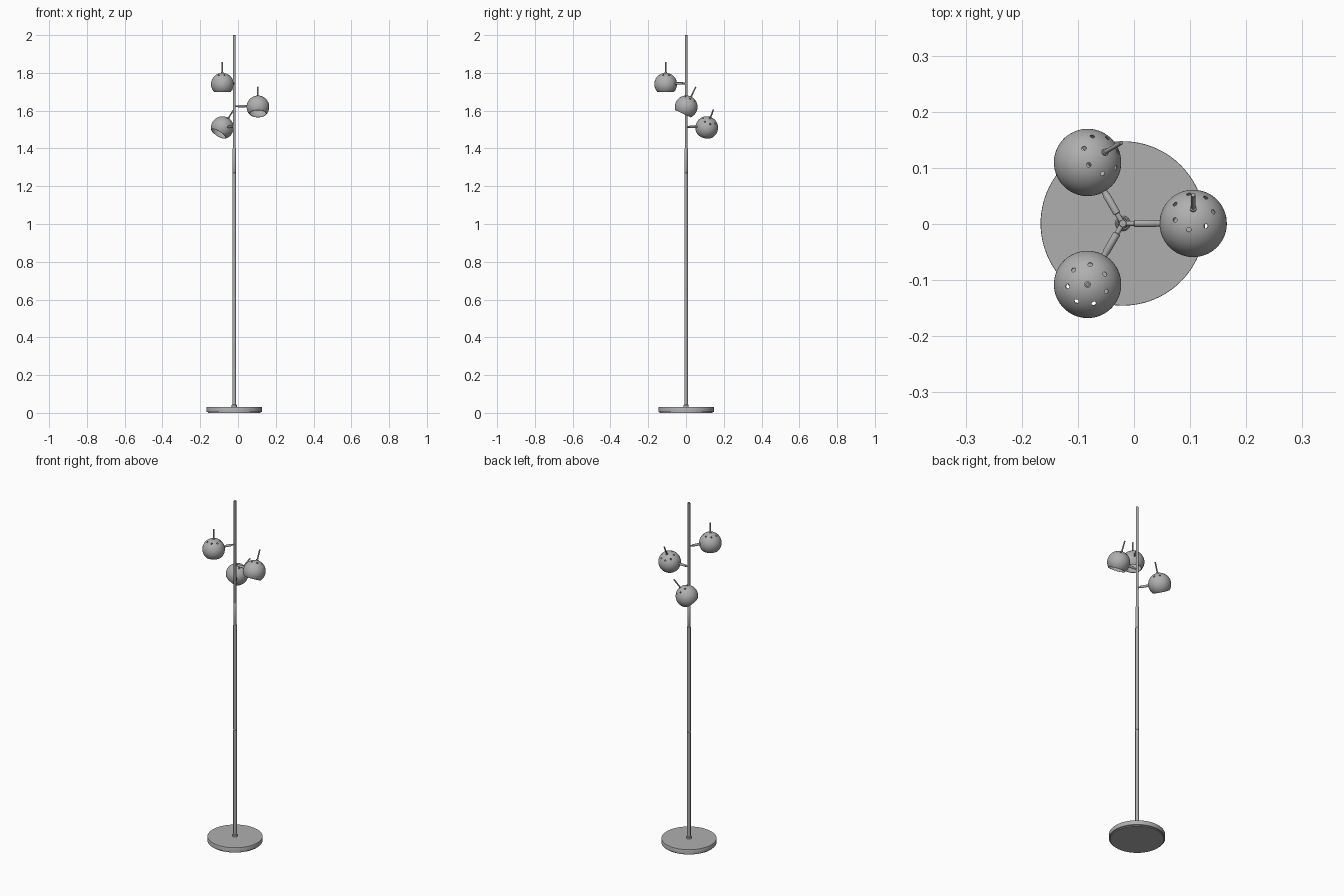
import bpy, bmesh, math
from mathutils import Vector, Matrix

if "Cube" in bpy.data.objects:
    bpy.data.objects.remove(bpy.data.objects["Cube"])

AXIS = Vector((-0.02, 0.001, 0))       # pole position
R = 0.06                               # shade radius

grey = bpy.data.materials.new("dark_grey_metal")
grey.diffuse_color = (0.43, 0.43, 0.43, 1)
grey.use_nodes = True
grey.node_tree.nodes["Principled BSDF"].inputs["Base Color"].default_value = grey.diffuse_color


def lathe(name, profile, matrix=Matrix(), steps=32):
    """Revolve (radius, height) points about local z."""
    bm = bmesh.new()
    vs = [bm.verts.new((r, 0, z)) for r, z in profile]
    es = [bm.edges.new(p) for p in zip(vs, vs[1:])]
    bmesh.ops.spin(bm, geom=vs + es, cent=(0, 0, 0), axis=(0, 0, 1),
                   angle=math.tau, steps=steps)
    bmesh.ops.remove_doubles(bm, verts=bm.verts, dist=1e-5)
    bmesh.ops.recalc_face_normals(bm, faces=bm.faces)
    me = bpy.data.meshes.new(name)
    bm.to_mesh(me)
    bm.free()
    me.materials.append(grey)
    ob = bpy.data.objects.new(name, me)
    bpy.context.collection.objects.link(ob)
    ob.matrix_world = matrix
    return ob


def smooth(ob):
    bpy.ops.object.select_all(action='DESELECT')
    ob.select_set(True)
    bpy.context.view_layer.objects.active = ob
    bpy.ops.object.shade_smooth_by_angle(angle=math.radians(35))


def frame(origin, axis, side):
    """Matrix with z along axis and x near side."""
    z = Vector(axis).normalized()
    y = z.cross(Vector(side)).normalized()
    m = Matrix((y.cross(z), y, z)).transposed().to_4x4()
    m.translation = origin
    return m


def perforate(shell, phase):
    """Cut a ring of seven vent holes around the crown."""
    bm = bmesh.new()
    tilt = math.asin(0.036 / R)
    for i in range(7):
        m = (Matrix.Rotation(phase + i * math.tau / 7, 4, 'Z')
             @ Matrix.Rotation(tilt, 4, 'Y') @ Matrix.Translation((0, 0, R)))
        bmesh.ops.create_cone(bm, cap_ends=True, segments=16, radius1=0.0042,
                              radius2=0.0042, depth=0.03, matrix=m)
    me = bpy.data.meshes.new("vent_cutter")
    bm.to_mesh(me)
    bm.free()
    me.materials.append(grey)
    cutter = bpy.data.objects.new("vent_cutter", me)
    cutter.hide_render = True
    bpy.context.collection.objects.link(cutter)
    cutter.matrix_world = shell.matrix_world
    mod = shell.modifiers.new("vents", 'BOOLEAN')
    mod.operation, mod.solver, mod.object = 'DIFFERENCE', 'EXACT', cutter
    bpy.context.view_layer.update()
    dg = bpy.context.evaluated_depsgraph_get()
    cut = bpy.data.meshes.new_from_object(shell.evaluated_get(dg))
    shell.modifiers.clear()
    shell.data = cut
    cut.materials.clear()
    cut.materials.append(grey)
    bpy.data.objects.remove(cutter)


def arc(r, end_z, n=26):
    last = math.acos(end_z / r)
    return [(r * math.sin(last * i / n), r * math.cos(last * i / n)) for i in range(n + 1)]


# base disc and stepped pole
at = Matrix.Translation(AXIS)
smooth(lathe("base", [(0, 0), (0.14, 0), (0.14, 0.005), (0.1455, 0.005), (0.1465, 0.006),
                      (0.1465, 0.030), (0.146, 0.031), (0, 0.031)], at, 96))
smooth(lathe("base_collar", [(0, 0.03), (0.0135, 0.03), (0.0135, 0.041), (0.011, 0.044),
                             (0, 0.044)], at))
smooth(lathe("lower_pole", [(0, 0.03), (0.0095, 0.03), (0.0095, 0.655), (0.0085, 0.656),
                            (0.0085, 0.658), (0.0095, 0.659), (0.0095, 1.271),
                            (0.0085, 1.272), (0.0085, 1.274), (0.009, 1.275),
                            (0.009, 1.397), (0.008, 1.399), (0, 1.399)], at))
smooth(lathe("upper_pole", [(0, 1.39), (0.0068, 1.39), (0.0068, 1.999), (0.006, 2), (0, 2)], at))

# spot heads: arm angle, height, shade axis, tilt direction, vent phase
heads = [
    ("top", 240, 1.740, (0, 0, 1), (1, 0, 0), 31),
    ("middle", 0, 1.620, (0, 0.43, 0.9), (0, 1, 0), 13),
    ("low", 120, 1.510, (0.51, 0.30, 0.81), (0.86, 0.51, 0), 33),
]
for name, ang, z, axis, side, phase in heads:
    a = math.radians(ang)
    out = Vector((math.cos(a), math.sin(a), 0))
    root = AXIS + Vector((0, 0, z))
    # horizontal arm with thicker sleeve
    smooth(lathe(name + "_arm", [(0, 0), (0.0045, 0), (0.0045, 0.02), (0.0065, 0.021),
                                 (0.0065, 0.058), (0.0055, 0.06), (0.0055, 0.068), (0, 0.068)],
                 frame(root + Vector((0, 0, 0.004)), out, (0, 0, 1)), 24))
    # open, hollow ball shade
    m = frame(root + out * 0.1255, axis, side)
    shell = lathe(name + "_shade", arc(R, -0.040) + arc(R - 0.0018, -0.040)[::-1], m, 64)
    perforate(shell, math.radians(phase))
    smooth(shell)
    # handle stem on the crown and socket inside
    smooth(lathe(name + "_handle", [(0, 0.057), (0.006, 0.057), (0.006, 0.064), (0.0038, 0.0645),
                                    (0.0038, 0.117), (0.003, 0.118), (0, 0.118)], m, 24))
    smooth(lathe(name + "_socket", [(0, 0.0585), (0.017, 0.0555), (0.017, 0.02), (0.014, 0.018),
                                    (0, 0.018)], m, 32))
